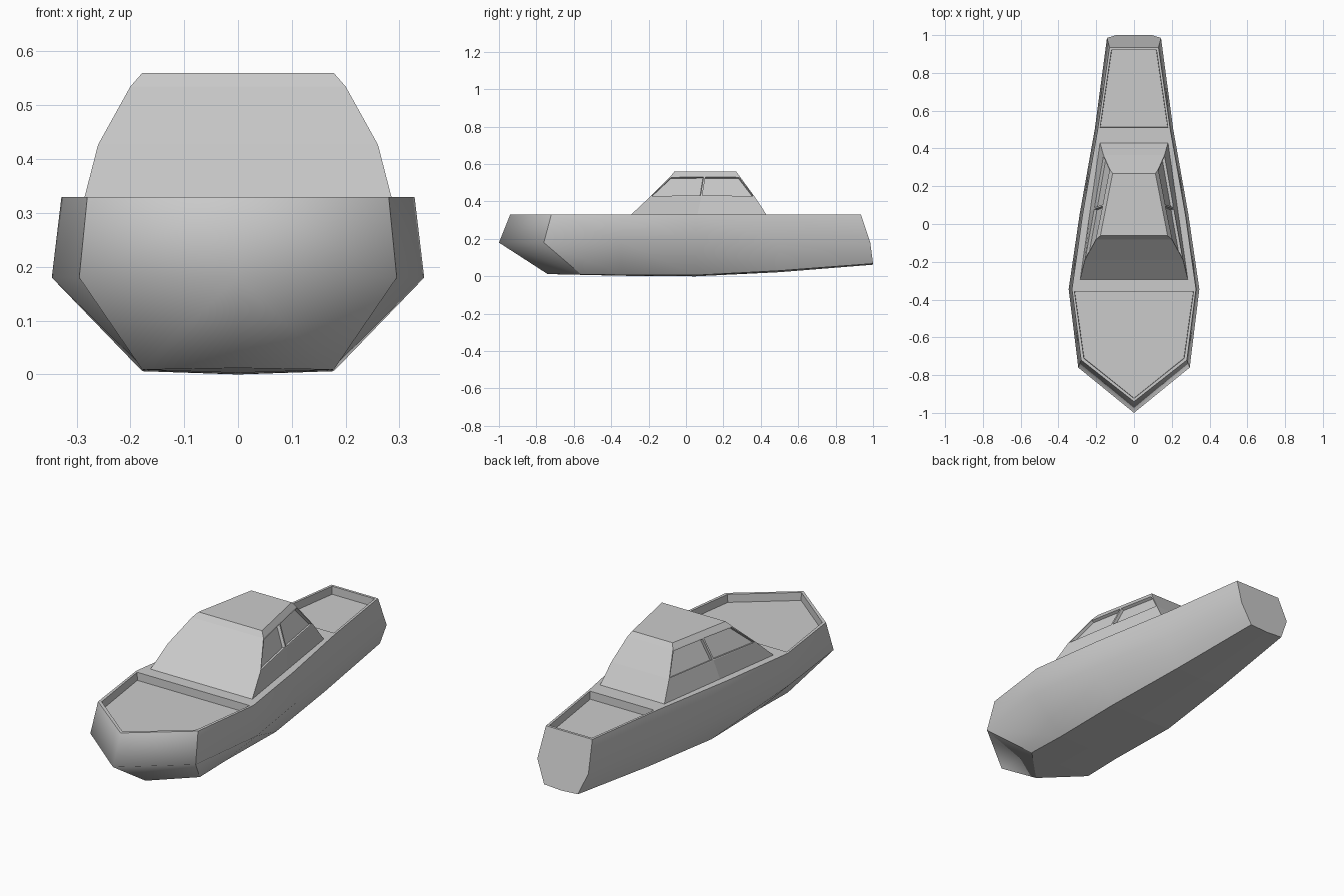
import bpy, bmesh

if "Cube" in bpy.data.objects:
    bpy.data.objects.remove(bpy.data.objects["Cube"])


def finish(bm, name):
    me = bpy.data.meshes.new(name)
    bm.to_mesh(me)
    bm.free()
    ob = bpy.data.objects.new(name, me)
    bpy.context.collection.objects.link(ob)
    return ob


# ---- Hull: stations from stem to stern, each gunwale / knuckle / chine / keel
stations = [
    [(0, -.94, .33), (0, -1, .18), (0, -.74, .012), (0, -.74, .012)],
    [(.28, -.72, .33), (.295, -.76, .18), (.178, -.56, .009), (0, -.56, .008)],
    [(.328, -.345, .33), (.346, -.345, .18), (.172, -.345, .008), (0, -.345, .003)],
    [(.272, .05, .33), (.288, .05, .18), (.178, .05, .006), (0, .05, 0)],
    [(.192, .5, .33), (.208, .5, .18), (.14, .5, .03), (0, .5, .022)],
    [(.13, .935, .33), (.143, .985, .18), (.095, 1, .068), (0, 1, .062)],
]
bm = bmesh.new()
cache = {}


def vert(i, j, s):
    x, y, z = stations[i][j]
    key = (x * s + 0.0, y, z)
    if key not in cache:
        cache[key] = bm.verts.new(key)
    return cache[key]


group = bm.faces.layers.int.new("group")


def face(verts, g):
    f = bm.faces.new(list(dict.fromkeys(verts)))
    f[group] = g
    return f


# group 1 = bow panels, 2 = sides, 0 = flat faces
for s in (1, -1):
    for i in range(5):
        for j in range(3):
            g = 0 if j == 2 else (1 if i == 0 else 2)
            face([vert(i, j, s), vert(i + 1, j, s),
                  vert(i + 1, j + 1, s), vert(i, j + 1, s)], g)


def across(pairs):
    return [vert(i, j, 1) for i, j in pairs] + [vert(i, j, -1) for i, j in reversed(pairs)]


face(across([(5, 0), (5, 1), (5, 2), (5, 3)]), 0)             # transom
front = face(across([(0, 0), (1, 0), (2, 0)]), 0)             # fore deck
face(across([(2, 0), (3, 0), (4, 0)]), 0)                     # mid deck
rear = face(across([(4, 0), (5, 0)]), 0)                      # aft deck
bmesh.ops.recalc_face_normals(bm, faces=bm.faces[:])

for f in bm.faces:
    f.smooth = f[group] > 0
for e in bm.edges:
    gs = [f[group] for f in e.link_faces]
    e.smooth = len(gs) == 2 and gs[0] == gs[1] and gs[0] > 0

# Sunken decks with a raised rim
for wide, deep in ((.017, 0), (.002, -.04)):
    bmesh.ops.inset_individual(bm, faces=[front, rear], thickness=wide, depth=deep)
for f in bm.faces:
    if abs(f.normal.z) > .99:
        f.smooth = False
finish(bm, "hull")

# ---- Cabin: stacked rings (z, front half width, front y, rear half width, rear y)
rings = [
    (.33, .285, -.293, .18, .43),
    (.427, .26, -.19, .162, .366),
    (.535, .2, -.082, .127, .287),
    (.56, .178, -.062, .113, .268),
]
bm = bmesh.new()
loops = []
for z, xf, yf, xr, yr in rings:
    t = .49
    side = [(xf, yf), (xf + (xr - xf) * t, yf + (yr - yf) * t), (xr, yr)]
    pts = side + [(-x, y) for x, y in reversed(side)]
    loops.append([bm.verts.new((x, y, z)) for x, y in pts])

panes = []
for k in range(3):
    a, b = loops[k], loops[k + 1]
    for i in range(6):
        n = (i + 1) % 6
        f = bm.faces.new((a[i], a[n], b[n], b[i]))
        if k == 1 and i in (0, 1, 3, 4):
            panes.append(f)
bm.faces.new(loops[3])
bmesh.ops.recalc_face_normals(bm, faces=bm.faces[:])

# Recessed side windows
bmesh.ops.inset_individual(bm, faces=panes, thickness=.007, depth=0)
bmesh.ops.inset_individual(bm, faces=panes, thickness=.001, depth=-.016)
finish(bm, "cabin")
